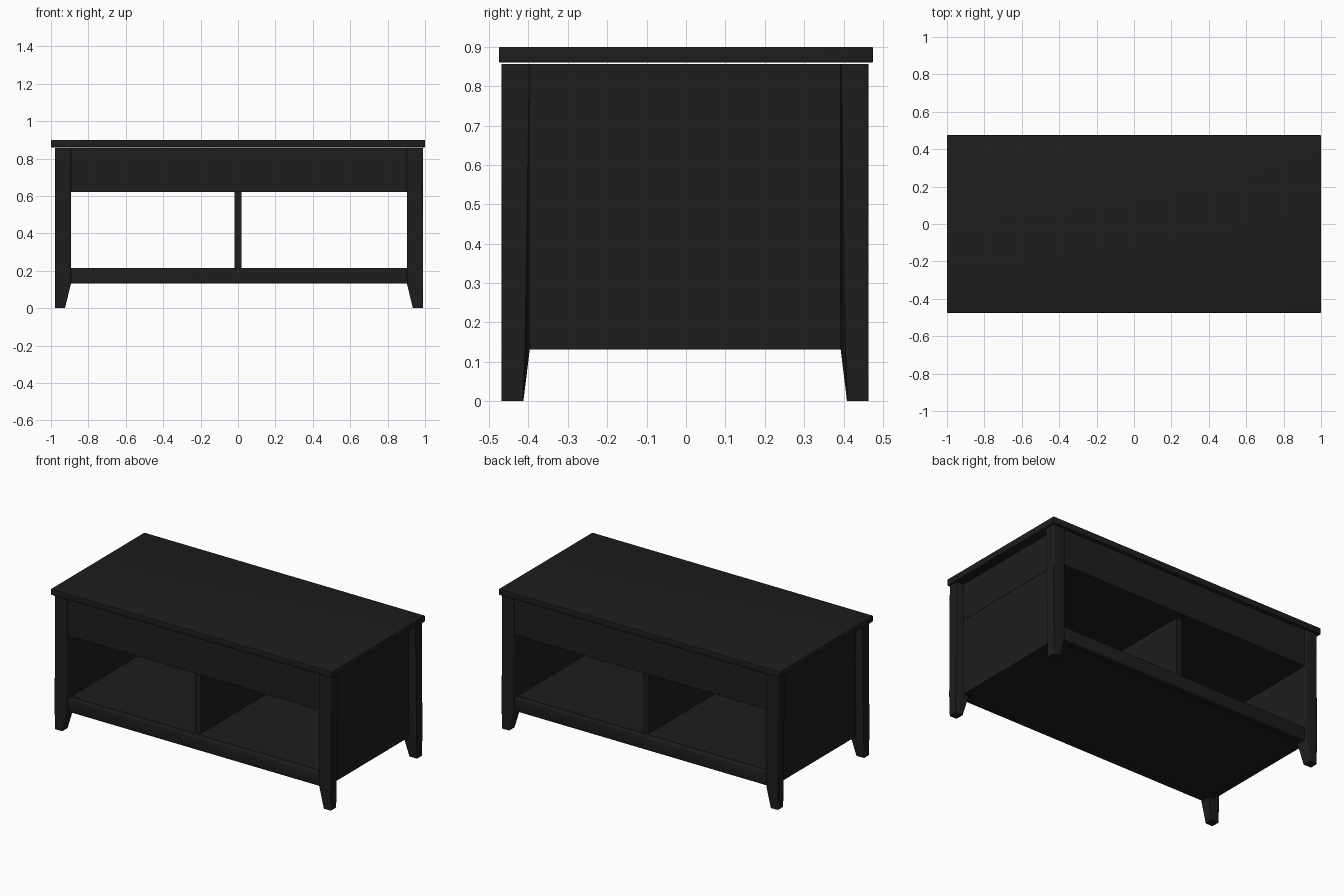
import bpy, bmesh
from mathutils import Vector

cube = bpy.data.objects.get("Cube")
if cube:
    bpy.data.objects.remove(cube, do_unlink=True)

black = bpy.data.materials.new("black_wood")
black.use_nodes = True
colour = (0.0125, 0.0125, 0.0125, 1)
black.diffuse_color = colour
black.node_tree.nodes["Principled BSDF"].inputs["Base Color"].default_value = colour

SHIFT = Vector((0.005, -0.002, 0))   # the frame sits slightly off the top's centre


def finish(name, bm):
    bmesh.ops.recalc_face_normals(bm, faces=bm.faces)
    mesh = bpy.data.meshes.new(name)
    bm.to_mesh(mesh)
    bm.free()
    mesh.materials.append(black)
    ob = bpy.data.objects.new(name, mesh)
    bpy.context.collection.objects.link(ob)
    bpy.ops.object.select_all(action="DESELECT")
    ob.select_set(True)
    bpy.context.view_layer.objects.active = ob
    bpy.ops.object.shade_smooth_by_angle()


def box(name, x, y, z, bevel=0.0, shift=SHIFT):
    bm = bmesh.new()
    bmesh.ops.create_cube(bm, size=1)
    for v in bm.verts:
        v.co = Vector([(r[0] + r[1]) / 2 + c * (r[1] - r[0])
                       for r, c in zip((x, y, z), v.co)]) + shift
    if bevel:
        bmesh.ops.bevel(bm, geom=bm.edges[:], offset=bevel, segments=3,
                        profile=0.5, affect="EDGES")
    finish(name, bm)


def leg(name, sx, sy):
    # post with rounded outer corners; inner faces taper towards the foot
    bm = bmesh.new()
    rings = []
    for z, ix, iy, side_y in ((0, 0.93, 0.411, 0.412),
                              (0.13, 0.8985, 0.395, 0.407),
                              (0.856, 0.8985, 0.395, 0.396)):
        pts = ((0.984, 0.466), (ix, 0.466), (ix, iy), (0.95, iy), (0.984, side_y))
        rings.append([bm.verts.new(Vector((sx * px, sy * py, z)) + SHIFT) for px, py in pts])
    for low, high in zip(rings, rings[1:]):
        for i, a in enumerate(low):
            j = (i + 1) % len(low)
            bm.faces.new((a, low[j], high[j], high[i]))
    bm.faces.new(rings[0])
    bm.faces.new(rings[-1])
    corners = [bm.edges.get((low[i], high[i]))
               for low, high in zip(rings, rings[1:]) for i in (0, 1)]
    bmesh.ops.bevel(bm, geom=corners, offset=0.008, segments=4,
                    profile=0.5, affect="EDGES")
    finish(name, bm)


# Top, hovering a hair above the frame
box("table_top", (-1, 1), (-0.475, 0.475), (0.86, 0.9), 0.004, Vector())

# Four legs
for sx, side in ((1, "left"), (-1, "right")):
    for sy, end in ((-1, "front"), (1, "back")):
        leg(f"{end}_{side}_leg", sx, sy)

# Recessed side panels, split by a narrow seam with a backing strip
for sx, side in ((1, "left"), (-1, "right")):
    outer = sorted((sx * 0.9, sx * 0.936))
    inner = sorted((sx * 0.902, sx * 0.933))
    box(f"{side}_upper_panel", outer, (-0.4, 0.4), (0.622, 0.856))
    box(f"{side}_lower_panel", outer, (-0.4, 0.4), (0.131, 0.6205))
    box(f"{side}_seam_backing", inner, (-0.4, 0.4), (0.6, 0.64))

# Aprons and rounded lower rails, front and back
for sy, end in ((-1, "front"), (1, "back")):
    depth = sorted((sy * 0.42, sy * 0.458))
    box(f"{end}_apron", (-0.9, 0.9), depth, (0.622, 0.856))
    box(f"{end}_rail", (-0.9, 0.9), depth, (0.131, 0.215), 0.006)

# Compartment floor, shelf and divider
box("compartment_floor", (-0.9, 0.9), (-0.42, 0.42), (0.622, 0.645))
box("shelf", (-0.9, 0.9), (-0.42, 0.42), (0.132, 0.214))
box("divider", (-0.025, 0.015), (-0.405, 0.405), (0.214, 0.622))
